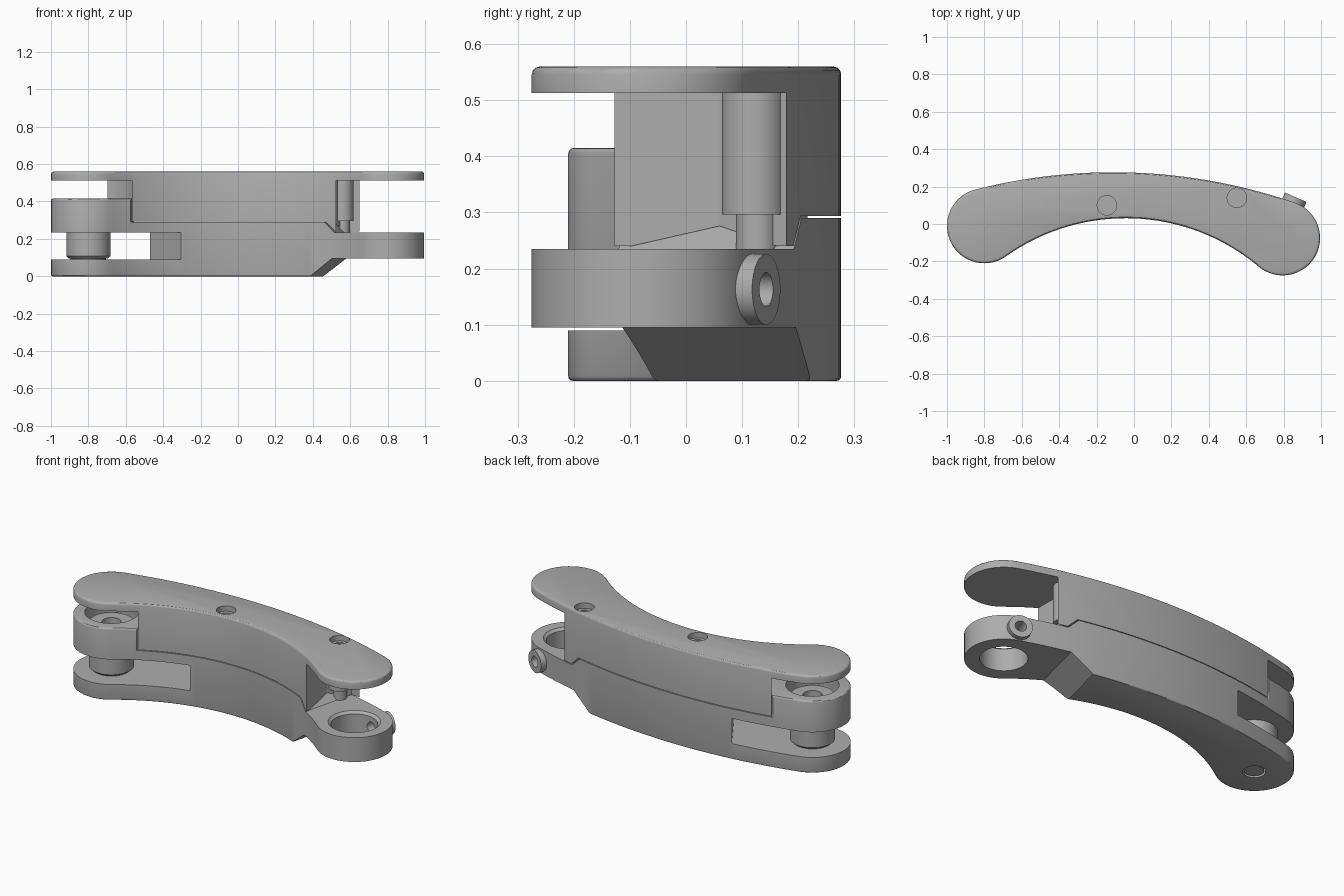
import bpy, bmesh, math
from mathutils import Vector

cube = bpy.data.objects.get("Cube")
if cube:
    bpy.data.objects.remove(cube)

steel = bpy.data.materials.new("satin_grey")
steel.use_nodes = True
GREY = (0.42, 0.42, 0.42, 1)
steel.diffuse_color = GREY
steel.node_tree.nodes["Principled BSDF"].inputs["Base Color"].default_value = GREY

LEFT, RIGHT, END_R = (-0.8, -0.01), (0.795, -0.075), 0.2   # pivot centres


def add_object(name, bm):
    bmesh.ops.recalc_face_normals(bm, faces=bm.faces)
    me = bpy.data.meshes.new(name)
    bm.to_mesh(me)
    bm.free()
    me.materials.append(steel)
    ob = bpy.data.objects.new(name, me)
    bpy.context.collection.objects.link(ob)
    return ob


def prism(name, pts, lo, hi, top=0, bottom=0):
    """Extrude a plan polygon in z, optionally rounding its rims."""
    bm = bmesh.new()
    base = bm.faces.new([bm.verts.new((x, y, lo)) for x, y in pts])
    res = bmesh.ops.extrude_face_region(bm, geom=[base], use_keep_orig=True)
    bmesh.ops.translate(bm, vec=(0, 0, hi - lo),
                        verts=[g for g in res["geom"] if isinstance(g, bmesh.types.BMVert)])
    bmesh.ops.recalc_face_normals(bm, faces=bm.faces)
    for z, r in ((hi, top), (lo, bottom)):
        if r:
            rim = [e for e in bm.edges if all(abs(v.co.z - z) < 1e-5 for v in e.verts)]
            bmesh.ops.bevel(bm, geom=rim, offset=r, segments=3, profile=0.5, affect='EDGES')
    return add_object(name, bm)


def side_cutter(pts):
    """Extrude an x-z profile through the depth, skewed along y."""
    bm = bmesh.new()
    rings = [[bm.verts.new((x + 0.25 * y, y, z)) for x, z in pts] for y in (-0.6, 0.6)]
    for ring in rings:
        bm.faces.new(ring)
    for i in range(len(pts)):
        j = (i + 1) % len(pts)
        bm.faces.new((rings[0][i], rings[0][j], rings[1][j], rings[1][i]))
    return add_object("cutter", bm)


def rod(name, start, end, r, r_end=None):
    a, b = Vector(start), Vector(end)
    bm = bmesh.new()
    bmesh.ops.create_cone(bm, cap_ends=True, segments=48, radius1=r,
                          radius2=r if r_end is None else r_end, depth=(b - a).length)
    ob = add_object(name, bm)
    rot = (b - a).to_track_quat('Z', 'Y').to_matrix().to_4x4()
    rot.translation = (a + b) / 2
    ob.data.transform(rot)
    return ob


def post(name, c, r, lo, hi, r_end=None):
    return rod(name, (*c, lo), (*c, hi), r, r_end)


def cut(ob, cutter):
    cutter.hide_render = True
    m = ob.modifiers.new("cut", 'BOOLEAN')
    m.operation, m.solver, m.object = 'DIFFERENCE', 'EXACT', cutter
    dg = bpy.context.evaluated_depsgraph_get()
    me = bpy.data.meshes.new_from_object(ob.evaluated_get(dg))
    ob.modifiers.clear()
    ob.data = me
    bpy.data.objects.remove(cutter)


def arc(c, r, a0, a1, n):
    return [(c[0] + r * math.cos(math.radians(a0 + (a1 - a0) * i / n)),
             c[1] + r * math.sin(math.radians(a0 + (a1 - a0) * i / n))) for i in range(n + 1)]


def arc3(p, q, s, n):
    """Circular arc from p through q to s."""
    (ax, ay), (bx, by), (cx, cy) = p, q, s
    d = 2 * (ax * (by - cy) + bx * (cy - ay) + cx * (ay - by))
    A, B, C = ax * ax + ay * ay, bx * bx + by * by, cx * cx + cy * cy
    o = ((A * (by - cy) + B * (cy - ay) + C * (ay - by)) / d,
         (A * (cx - bx) + B * (ax - cx) + C * (bx - ax)) / d)
    a0 = math.degrees(math.atan2(ay - o[1], ax - o[0]))
    a1 = math.degrees(math.atan2(cy - o[1], cx - o[0]))
    return arc(o, math.hypot(ax - o[0], ay - o[1]), a0, a1, n)


# Curved link plan: rounded ends joined by an outer and an inner arc
end_left = arc(LEFT, END_R, 307, 104, 28)
end_right = arc(RIGHT, END_R, 71.5, -133, 28)
outer = arc3(end_left[-1], (-0.05, 0.276), end_right[0], 44)
inner = arc3(end_right[-1], (0.0, 0.03), end_left[0], 40)
outline = end_left[:-1] + outer + end_right[1:-1] + inner[:-1]

# Lower link: body with a left fork and a right lug
lower = prism("lower_link", outline, 0, 0.415, top=0.01, bottom=0.008)
cut(lower, prism("cutter", arc(LEFT, 0.245, -90, 90, 40)
                 + [(-0.8, 1), (1.5, 1), (1.5, -1), (-0.8, -1)], 0.29, 0.6))
cut(lower, prism("cutter", [(-1.3, -0.5), (0.02, -0.5), (-0.63, 0.5), (-1.3, 0.5)], 0.09, 0.235))
cut(lower, side_cutter([(0.425, 0.345), (0.545, 0.235), (1.5, 0.235), (1.5, 0.6), (0.425, 0.6)]))
cut(lower, side_cutter([(0.345, -0.04), (0.53, 0.095), (1.5, 0.095), (1.5, -0.04)]))
cut(lower, post("cutter", RIGHT, 0.122, 0.05, 0.3))
cut(lower, post("cutter", RIGHT, 0.122, 0.222, 0.237, 0.14))
cut(lower, post("cutter", LEFT, 0.14, 0.30, 0.5))
cut(lower, post("cutter", LEFT, 0.058, -0.1, 0.04))

# Set screw collar on the lug, bored through to the pivot hole
out = Vector((0.4, 0.917, 0)).normalized()
tip = Vector((0.865, 0.143, 0.163))
collar = rod("set_screw_collar", tip - out * 0.06, tip, 0.063)
for part in (lower, collar):
    cut(part, rod("cutter", tip - out * 0.17, tip + out * 0.02, 0.03))

# Upper link: cover plate with a body below, relieved at both ends
upper = prism("upper_link", outline, 0.24, 0.56, top=0.014)
cut(upper, post("cutter", LEFT, 0.25, 0.1, 0.513))
cut(upper, prism("cutter", [(0.525, -0.5), (0.525, 0.06), (0.6, 0.178), (0.66, 0.178),
                            (0.66, 0.5), (1.2, 0.5), (1.2, -0.5)], 0.1, 0.513))
cut(upper, side_cutter([(-1.5, 0.2), (-1.5, 0.294), (0.49, 0.294), (0.555, 0.235), (0.593, 0.2)]))

# Cover screws sunk into the plate, each with a socket
for i, c in enumerate(((-0.145, 0.1), (0.55, 0.14))):
    cut(upper, post("cutter", c, 0.052, 0.525, 0.6))
    screw = post(f"cover_screw_{i + 1}", c, 0.046, 0.515, 0.532)
    cut(screw, post("cutter", c, 0.026, 0.522, 0.6))

# Screw post beside the right pivot
post("screw_post", (0.56, 0.122), 0.058, 0.296, 0.52)
post("screw_post_tip", (0.56, 0.127), 0.038, 0.225, 0.3)

# Pivot pin in the left fork
post("pin_shaft", LEFT, 0.118, 0.108, 0.24)
post("pin_chamfer", LEFT, 0.105, 0.096, 0.108, 0.118)
post("pin_neck", LEFT, 0.095, 0.085, 0.1)
post("pin_foot", LEFT, 0.05, 0.005, 0.06)
head = post("pin_head", LEFT, 0.115, 0.28, 0.36)
cut(head, post("cutter", LEFT, 0.05, 0.32, 0.4))

# Smooth curved walls, keep crisp edges
for ob in bpy.data.objects:
    if ob.type == 'MESH' and steel.name in ob.data.materials:
        ob.select_set(True)
        bpy.context.view_layer.objects.active = ob
bpy.ops.object.shade_smooth_by_angle(angle=math.radians(30))
